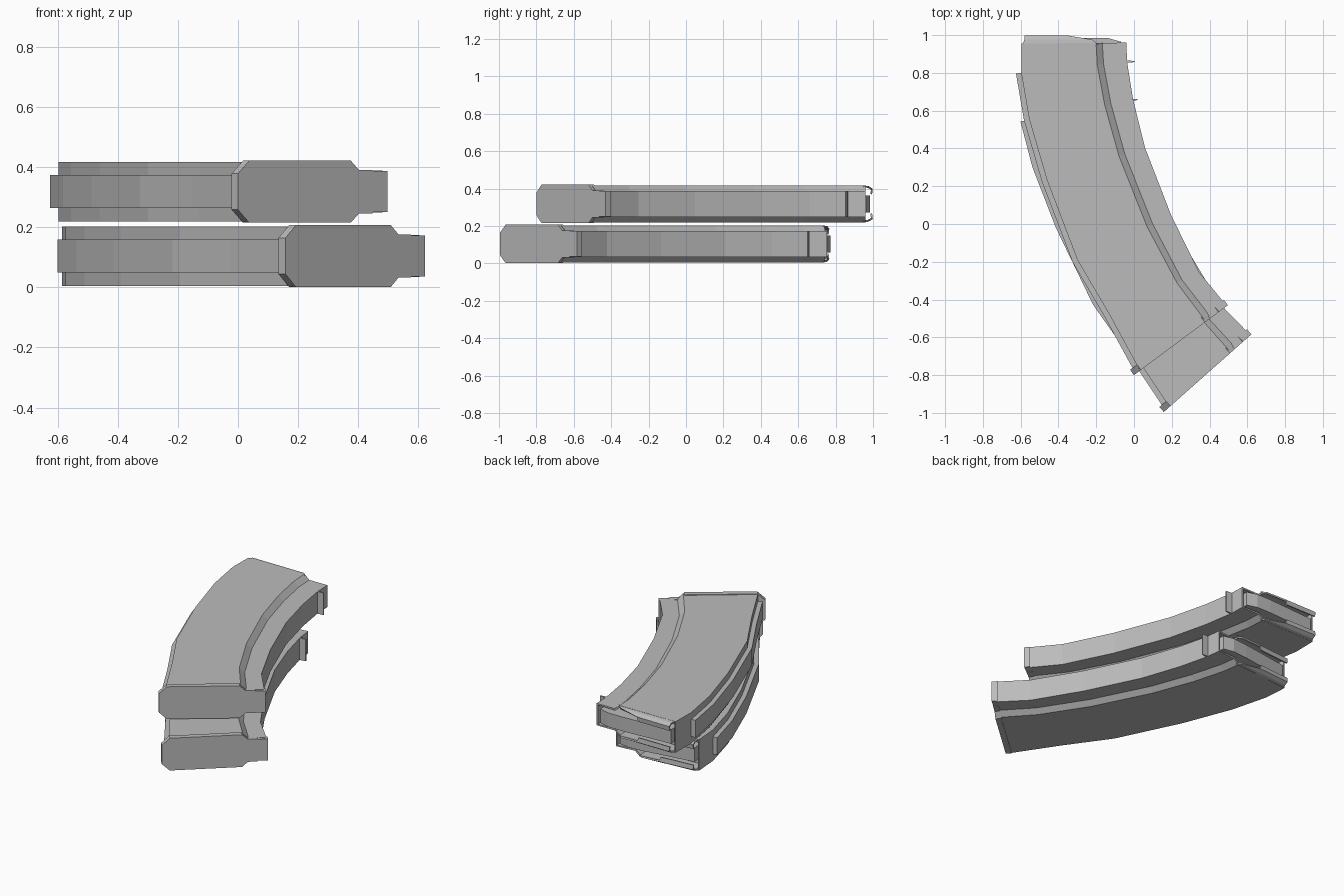
import bpy, bmesh, math
from mathutils import Matrix, Vector

cube = bpy.data.objects.get("Cube")
if cube:
    bpy.data.objects.remove(cube)

grey = bpy.data.materials.new("plain_grey")
grey.use_nodes = True
grey.diffuse_color = (0.5, 0.5, 0.5, 1)
bsdf = next(n for n in grey.node_tree.nodes if n.type == 'BSDF_PRINCIPLED')
bsdf.inputs["Base Color"].default_value = (0.5, 0.5, 0.5, 1)

# matching points on the outer and inner edge, from mouth to base
OUTER = [(-.595, .955), (-.597, .8), (-.555, .555), (-.46, .23), (-.3, -.19), (-.13, -.48), (.025, -.765)]
INNER = [(-.04, .96), (-.037, .86), (-.005, .66), (.058, .405), (.196, .048), (.344, -.254), (.48, -.42)]
STATIONS = [(Vector(a), Vector(b)) for a, b in zip(OUTER, INNER)]
WIDE, NARROW, RIB = .099, .07, .055


def finish(bm, name, place, thickness=0):
    bmesh.ops.recalc_face_normals(bm, faces=bm.faces[:])
    mesh = bpy.data.meshes.new(name)
    bm.to_mesh(mesh)
    bm.free()
    mesh.materials.append(grey)
    obj = bpy.data.objects.new(name, mesh)
    bpy.context.collection.objects.link(obj)
    obj.matrix_world = place
    if thickness:
        mod = obj.modifiers.new("wall", 'SOLIDIFY')
        mod.thickness = thickness
        mod.offset = 0
    return obj


def loft(rings, closed=True):
    bm = bmesh.new()
    loops = [[bm.verts.new(p) for p in ring] for ring in rings]
    n = len(loops[0])
    for a, b in zip(loops, loops[1:]):
        for i in range(n if closed else n - 1):
            j = (i + 1) % n
            bm.faces.new((a[i], a[j], b[j], b[i]))
    caps = [bm.faces.new(loops[0]), bm.faces.new(loops[-1])] if closed else []
    return bm, caps


def prism(points, low, high):
    return loft([[Vector((x, y, z)) for x, y in points] for z in (low, high)])[0]


def section(a, b, profile):
    """Mirrored ring of (distance fraction, half height) between two edge points."""
    full = profile + [(f, -z) for f, z in reversed(profile)]
    return [a.lerp(b, f).to_3d() + Vector((0, 0, z)) for f, z in full]


def magazine(prefix, place):
    # stepped curved shell with a hollow mouth
    rings = []
    last = len(STATIONS) - 1
    for i, (a, b) in enumerate(STATIONS):
        step = .71 + .05 * i / last
        rings.append(section(a, b, [(0, WIDE), (step, WIDE), (step + .06, NARROW), (1, NARROW)]))
    bm, caps = loft(rings)
    bmesh.ops.recalc_face_normals(bm, faces=bm.faces[:])
    bmesh.ops.inset_individual(bm, faces=[caps[0]], thickness=.012)
    floor = bmesh.ops.extrude_discrete_faces(bm, faces=[caps[0]])["faces"]
    bmesh.ops.translate(bm, verts=floor[0].verts[:], vec=(0, -.07, 0))
    finish(bm, prefix + "_shell", place)

    # raised rib along the outer edge
    rings = []
    for a, b in STATIONS[1:]:
        width = (b - a).length
        rings.append(section(a, b, [(-.028 / width, RIB), (.02 / width, RIB)]))
    finish(loft(rings)[0], prefix + "_outer_rib", place)

    # base plate with chamfered corners
    start, end = Vector((0, -.8)), Vector((.497, -.43))
    along = (end - start).normalized()
    back = Vector((-along.y, along.x, 0))
    outline = [(0, .06), (.075, .103), (.755, .103), (.81, .072), (.9, .072), (.905, .068), (1, .068)]
    ring = section(start, end, outline)
    finish(loft([ring, [p + back * .035 for p in ring]])[0], prefix + "_base_plate", place)

    # feed lips curling over the mouth
    for side, label in ((1, "upper"), (-1, "lower")):
        rows = [(-.59, -.19, .95, .094), (-.58, -.22, .975, .09),
                (-.58, -.35, .994, .078), (-.58, -.36, .99, .052)]
        strip = [[Vector((x0, y, side * z)), Vector((x1, y, side * z))] for x0, x1, y, z in rows]
        finish(loft(strip, closed=False)[0], prefix + "_" + label + "_feed_lip", place, .01)

    # follower inside the mouth
    follower = [(-.57, .89), (-.57, .965), (-.24, .985), (-.14, .985), (-.07, .965), (-.07, .89)]
    finish(prism(follower, -.045, .045), prefix + "_follower", place)

    # catch tab on the inner edge
    tab = [(-.06, .852), (-.06, .868), (.003, .863), (.003, .857)]
    finish(prism(tab, -NARROW, NARROW), prefix + "_catch_tab", place)


# two magazines lying one on the other, the lower slightly turned
magazine("upper_magazine", Matrix.Translation((0, 0, .318)))
pivot = Matrix.Translation((0, .8, 0))
turn = Matrix.Rotation(math.radians(4.9), 4, 'Z')
magazine("lower_magazine", Matrix.Translation((.158, -.995, .104)) @ turn @ pivot)
